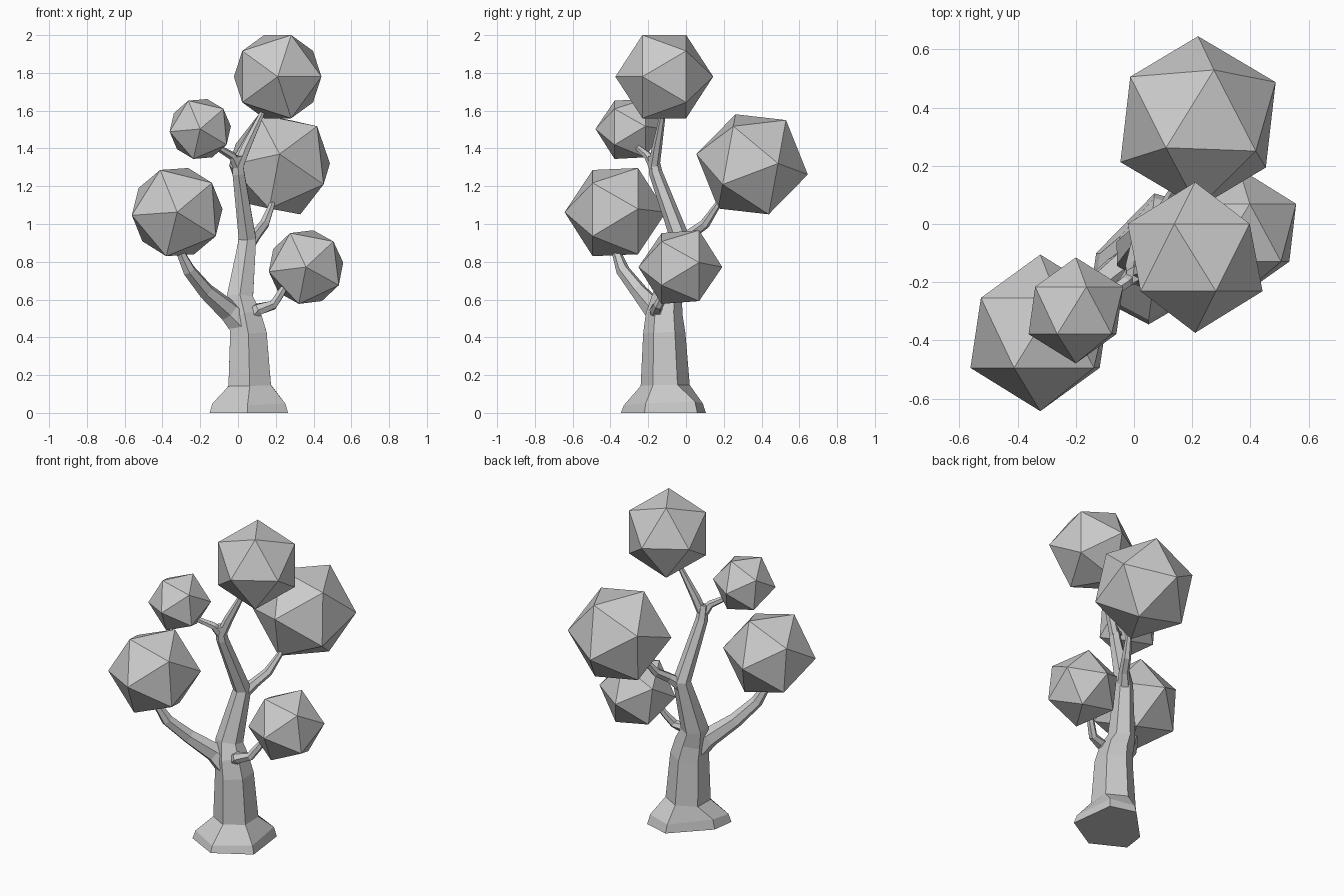
import bpy, bmesh
from math import sin, cos, radians, tau
from mathutils import Vector, Matrix

if "Cube" in bpy.data.objects:
    bpy.data.objects.remove(bpy.data.objects["Cube"])

SIDES = 6


def make_object(name, bm):
    bmesh.ops.recalc_face_normals(bm, faces=bm.faces)
    mesh = bpy.data.meshes.new(name)
    bm.to_mesh(mesh)
    bm.free()
    obj = bpy.data.objects.new(name, mesh)
    bpy.context.collection.objects.link(obj)
    return obj


def ring(centre, direction, radius):
    """Hexagonal cross-section square to the given direction."""
    q = Vector((0, 0, 1)).rotation_difference(direction)
    pts = []
    for i in range(SIDES):
        a = radians(-30) + tau * i / SIDES
        pts.append(Vector(centre) + q @ Vector((cos(a) * radius, sin(a) * radius, 0)))
    return pts


def limb(name, stations, base_rings=()):
    """Tapered faceted limb through (x, y, z, radius) stations."""
    p = [Vector(s[:3]) for s in stations]
    rings = [list(r) for r in base_rings]
    for i, s in enumerate(stations):
        d = p[min(i + 1, len(p) - 1)] - p[max(i - 1, 0)]
        rings.append(ring(p[i], d.normalized(), s[3]))
    bm = bmesh.new()
    vs = [[bm.verts.new(c) for c in r] for r in rings]
    for a, b in zip(vs, vs[1:]):
        for i in range(SIDES):
            j = (i + 1) % SIDES
            bm.faces.new((a[i], a[j], b[j], b[i]))
    bm.faces.new(vs[0])
    bm.faces.new(vs[-1])
    return make_object(name, bm)


def foliage(name, centre, radius, pole, neighbour):
    """Icosahedron with one corner along pole, the next one towards neighbour."""
    z = Vector(pole).normalized()
    n = Vector(neighbour)
    x = (n - z * n.dot(z)).normalized()
    y = z.cross(x)
    rot = Matrix((x, y, z)).transposed().to_4x4()
    bm = bmesh.new()
    bmesh.ops.create_icosphere(bm, subdivisions=1, radius=radius,
                               matrix=Matrix.Translation(centre) @ rot)
    return make_object(name, bm)


def around_y(deg):
    return (cos(radians(deg)), 0, sin(radians(deg)))


# Trunk with an irregular root flare
foot = [(.265, -.22), (.23, .06), (.07, .105), (-.13, -.10), (-.15, -.24), (.05, -.345)]
mid = Vector((.055, -.12))
rim_heights = [.05, .06, .05, .06, .05, .04]
floor_ring = [Vector((x, y, 0)) for x, y in foot]
rim_ring = []
for (x, y), h in zip(foot, rim_heights):
    c = mid + (Vector((x, y)) - mid) * .93
    rim_ring.append(Vector((c.x, c.y, h)))
limb("trunk", [
    (.062, -.11, .145, .13), (.055, -.115, .42, .112), (.035, -.115, .52, .098),
    (.01, -.10, .61, .08), (.05, -.03, .92, .053), (.002, -.16, 1.27, .036),
    (-.002, -.175, 1.36, .028)], (floor_ring, rim_ring))

# Branches
limb("left_branch", [
    (.04, -.12, .45, .085), (-.05, -.16, .54, .06), (-.17, -.25, .645, .044),
    (-.26, -.335, .755, .036), (-.315, -.375, .87, .022)])
limb("right_branch", [
    (.05, -.12, .49, .06), (.11, -.16, .55, .034), (.185, -.145, .57, .026),
    (.225, -.115, .63, .022), (.26, -.09, .69, .016)])
limb("back_branch", [
    (.05, -.03, .89, .042), (.10, .03, .95, .03), (.14, .10, 1.0, .027),
    (.175, .16, 1.09, .018), (.19, .20, 1.15, .014)])
limb("top_branch", [
    (.0, -.17, 1.30, .03), (.04, -.155, 1.40, .027), (.12, -.125, 1.57, .016),
    (.14, -.12, 1.62, .012)])
limb("upper_left_branch", [
    (.0, -.165, 1.30, .03), (-.03, -.20, 1.36, .023), (-.10, -.25, 1.40, .017),
    (-.14, -.27, 1.44, .012)])

# Foliage clumps
Y = Vector((0, 1, 0))
for name, centre, radius, deg in [
        ("top_foliage", (.21, -.115, 1.78), .259, 180),
        ("left_foliage", (-.322, -.374, 1.063), .269, 4),
        ("right_foliage", (.36, -.03, .772), .222, 7),
        ("upper_left_foliage", (-.20, -.297, 1.503), .182, 5)]:
    foliage(name, centre, radius, Y, around_y(deg))
foliage("back_foliage", (.22, .35, 1.316), .30, (0, .983, -.18), (.18, .6, .77))
